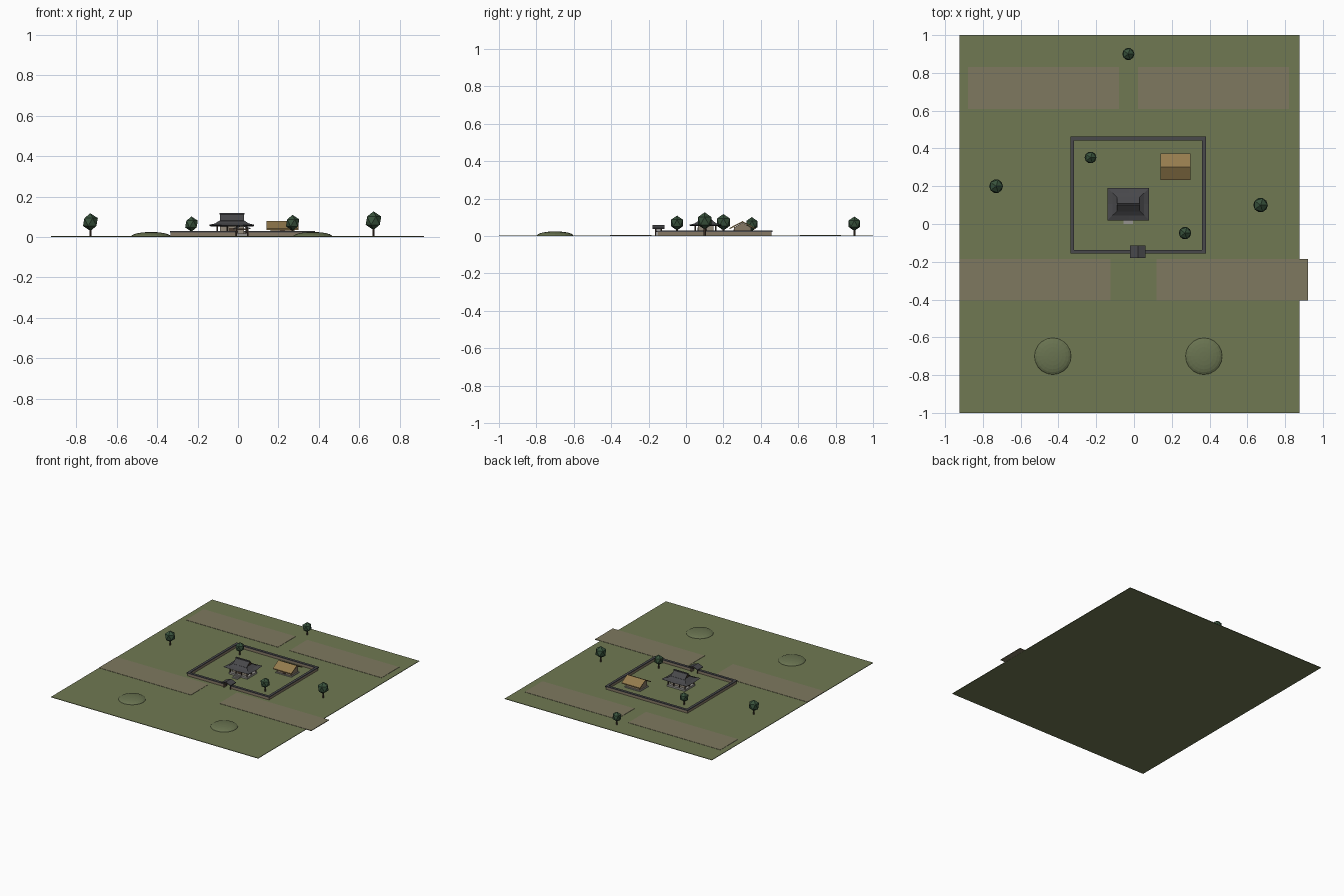
import bpy, bmesh, math

if "Cube" in bpy.data.objects:
    bpy.data.objects.remove(bpy.data.objects["Cube"])

def mat(name, r, g, b):
    m = bpy.data.materials.new(name)
    m.diffuse_color = (r, g, b, 1)
    m.use_nodes = True
    m.node_tree.nodes["Principled BSDF"].inputs["Base Color"].default_value = m.diffuse_color
    return m

GRASS = mat("grass", .16, .19, .085)
MOUND = mat("mound_grass", .14, .17, .08)
FIELD = mat("soil", .21, .19, .115)
CLAY = mat("clay_wall", .24, .19, .13)
TILE = mat("dark_tile", .065, .065, .07)
STONE = mat("stone", .3, .29, .27)
WOOD = mat("dark_wood", .07, .045, .03)
PLASTER = mat("plaster", .3, .26, .2)
THATCH = mat("thatch", .3, .2, .075)
LEAF = mat("leaves", .04, .085, .045)

def mesh(name, verts, faces, m):
    me = bpy.data.meshes.new(name)
    me.from_pydata(verts, [], faces)
    bm = bmesh.new()
    bm.from_mesh(me)
    bmesh.ops.recalc_face_normals(bm, faces=bm.faces)
    bm.to_mesh(me)
    bm.free()
    me.materials.append(m)
    ob = bpy.data.objects.new(name, me)
    bpy.context.collection.objects.link(ob)
    return ob

def box(name, x0, x1, y0, y1, z0, z1, m):
    v = [(x, y, z) for z in (z0, z1) for x, y in ((x0, y0), (x1, y0), (x1, y1), (x0, y1))]
    f = [(0, 1, 2, 3), (4, 5, 6, 7)] + [(i, (i + 1) % 4, (i + 1) % 4 + 4, i + 4) for i in range(4)]
    return mesh(name, v, f, m)

def post(name, x, y, z0, z1, r, m, n=8):
    bpy.ops.mesh.primitive_cylinder_add(vertices=n, radius=r, depth=z1 - z0, location=(x, y, (z0 + z1) / 2))
    ob = bpy.context.object
    ob.name = name
    ob.data.materials.append(m)

def gable(name, cx, cy, half_len, half_span, z0, z1, edge, m, along_x=True):
    # chevron roof slab extruded along its ridge
    prof = [(-half_span, z0), (-half_span, z0 + edge), (0, z1), (half_span, z0 + edge), (half_span, z0), (0, z1 - edge)]
    v = []
    for s in (-half_len, half_len):
        for p, z in prof:
            v.append((cx + s, cy + p, z) if along_x else (cx + p, cy + s, z))
    f = [(i, (i + 1) % 6, (i + 1) % 6 + 6, i + 6) for i in range(6)]
    f += [(0, 1, 2, 5), (2, 3, 4, 5), (6, 7, 8, 11), (8, 9, 10, 11)]
    return mesh(name, v, f, m)

# ground and fields
box("ground", -.925, .875, -1, 1, 0, .004, GRASS)
for x, y in ((-.48, .72), (.42, .72), (-.525, -.295), (.52, -.295)):
    box("field", x - .4, x + .4, y - .11, y + .11, .001, .006, FIELD)

# burial mounds: flattened half spheres
for x in (-.43, .37):
    bpy.ops.mesh.primitive_uv_sphere_add(segments=20, ring_count=12, radius=1, location=(x, -.7, .002))
    ob = bpy.context.object
    ob.name = "mound"
    bm = bmesh.new()
    bm.from_mesh(ob.data)
    bmesh.ops.delete(bm, geom=[v for v in bm.verts if v.co.z < -.01], context='VERTS')
    bmesh.ops.scale(bm, vec=(.098, .098, .023), verts=bm.verts)
    bm.to_mesh(ob.data)
    bm.free()
    ob.data.materials.append(MOUND)

# courtyard wall with tiled cap
L, R, F, B = -.327, .37, -.147, .452
runs = [(L, R, B, B), (L, L, F, B), (R, R, F, B), (L, -.01, F, F), (.05, R, F, F)]
for x0, x1, y0, y1 in runs:
    box("wall", x0 - .006, x1 + .006, y0 - .006, y1 + .006, .002, .024, CLAY)
    w = box("wall_cap", x0 - .01, x1 + .01, y0 - .01, y1 + .01, .023, .030, TILE)

# main hall
cx, cy = -.03, .105
box("hall_podium", cx - .08, cx + .08, cy - .062, cy + .062, .002, .018, STONE)
for i in range(3):
    box("hall_step", cx - .025, cx + .025, cy - .104 + i * .014, cy - .06, .002 + i * .004, .007 + i * .004, STONE)
box("hall_body", cx - .06, cx + .06, cy - .042, cy + .042, .018, .06, PLASTER)
box("hall_door", cx - .015, cx + .015, cy - .044, cy - .04, .018, .045, WOOD)
for sx in (-.072, -.024, .024, .072):
    for sy in (-.055, .055):
        post("hall_column", cx + sx, cy + sy, .018, .06, .004, WOOD)
for sx in (-.072, .072):
    post("hall_column", cx + sx, cy, .018, .06, .004, WOOD)

# hall lower hipped roof, concave with lifted corners
rings = [(.105, .08, .053, .003), (.11, .086, .056, .005), (.084, .06, .066, .001), (.06, .037, .082, 0)]
v, f = [], []
for a, b, z, lift in rings:
    for px, py, c in ((-1, -1, 1), (0, -1, 0), (1, -1, 1), (1, 0, 0), (1, 1, 1), (0, 1, 0), (-1, 1, 1), (-1, 0, 0)):
        v.append((cx + px * a, cy + py * b, z + c * lift))
for k in range(3):
    f += [(k * 8 + i, k * 8 + (i + 1) % 8, k * 8 + 8 + (i + 1) % 8, k * 8 + 8 + i) for i in range(8)]
f += [tuple(range(8)), tuple(range(24, 32))]
mesh("hall_lower_roof", v, f, TILE)

# hall upper gabled roof, ridge and gable walls
gable("hall_upper_roof", cx, cy, .06, .04, .076, .115, .005, TILE)
box("hall_ridge", cx - .061, cx + .061, cy - .004, cy + .004, .111, .119, TILE)
v = [(cx + s, cy + y, z) for s in (-.053, .053) for y, z in ((-.036, .078), (.036, .078), (0, .112))]
mesh("hall_gable_wall", v, [(0, 1, 2), (3, 4, 5), (0, 1, 4, 3), (1, 2, 5, 4), (2, 0, 3, 5)], WOOD)

# gate
gx, gy = .02, -.147
for sx in (-.028, .028):
    for sy in (-.014, .014):
        post("gate_post", gx + sx, gy + sy, .002, .048, .004, WOOD)
box("gate_lintel", gx - .032, gx + .032, gy - .016, gy + .016, .036, .042, WOOD)
gable("gate_roof", gx, gy, .033, .042, .038, .06, .006, TILE, along_x=False)

# thatched side house
hx, hy = .22, .302
box("house_base", hx - .068, hx + .068, hy - .052, hy + .052, .002, .01, STONE)
box("house_body", hx - .06, hx + .06, hy - .045, hy + .045, .01, .048, CLAY)
box("house_door", hx - .012, hx + .012, hy - .047, hy - .043, .01, .036, WOOD)
v = [(hx + s, hy + y, z) for s in (-.06, .06) for y, z in ((-.045, .046), (.045, .046), (0, .072))]
mesh("house_gable", v, [(0, 1, 2), (3, 4, 5), (0, 1, 4, 3), (1, 2, 5, 4), (2, 0, 3, 5)], CLAY)
gable("house_roof", hx, hy, .08, .07, .036, .08, .007, THATCH)

# trees
for x, y, r, z in ((-.73, .2, .041, .074), (.67, .1, .043, .081), (-.03, .9, .036, .066),
                   (-.23, .352, .035, .064), (.27, -.048, .037, .070)):
    post("tree_trunk", x, y, .002, z - .02, r * .14, WOOD, 6)
    bpy.ops.mesh.primitive_ico_sphere_add(subdivisions=1, radius=1, location=(x, y, z))
    ob = bpy.context.object
    ob.name = "tree_crown"
    ob.scale = (r, r, r * 1.07)
    ob.data.materials.append(LEAF)
